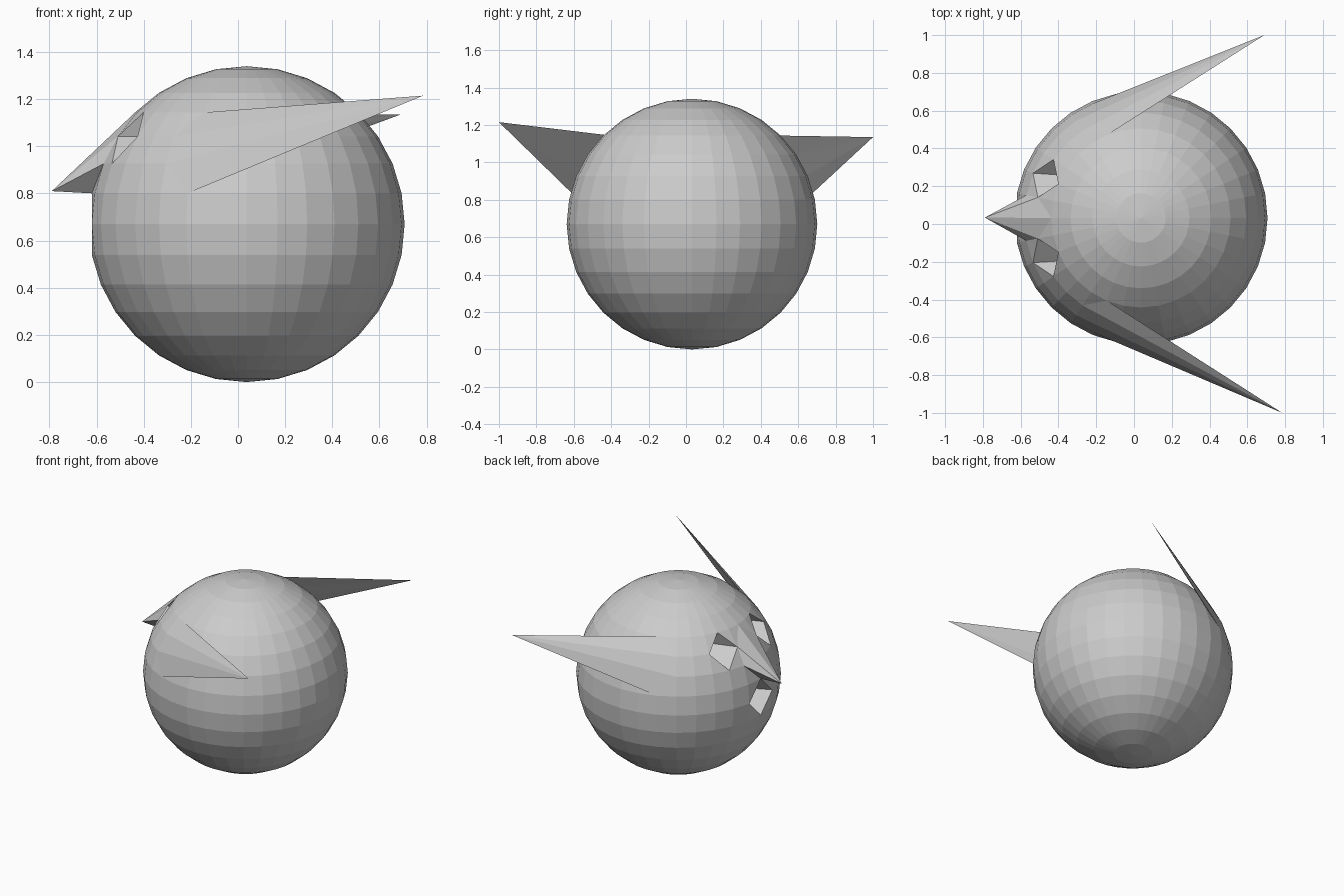
import bpy, bmesh
from math import sin, cos, radians
from mathutils import Vector

if "Cube" in bpy.data.objects:
    bpy.data.objects.remove(bpy.data.objects["Cube"])

R = 0.67
CENTRE = Vector((0.037, 0.032, 0.67))
STEP = 11.25  # degrees between rings and between segments

bm = bmesh.new()
bmesh.ops.create_uvsphere(bm, u_segments=32, v_segments=16, radius=R)
bmesh.ops.translate(bm, verts=bm.verts, vec=CENTRE)


def find(ring, seg):
    """Sphere vertex: ring above the equator, seg counted from -x towards +y."""
    e, a = radians(ring * STEP), radians(seg * STEP)
    p = CENTRE + R * Vector((-cos(e) * cos(a), cos(e) * sin(a), sin(e)))
    return min(bm.verts, key=lambda v: (v.co - p).length)


def isolate(group):
    """Cut the quads round a group of vertices so that only they bend."""
    for v in group:
        for f in list(v.link_faces):
            if len(f.verts) != 4:
                continue
            loop = next(l for l in f.loops if l.vert == v)
            a, b = loop.link_loop_prev.vert, loop.link_loop_next.vert
            if a not in group and b not in group:
                bmesh.utils.face_split(f, a, b)


spikes = [
    (0, (-0.79, 0.034, 0.81)),    # beak
    (6, (0.69, 1.0, 1.135)),      # back wing
    (-6, (0.785, -1.0, 1.215)),   # front wing
]
dents = [(3, 2), (3, -2), (0, 0)]  # two eyes and mouth

spike_sets = [([find(2, s), find(3, s)], tip) for s, tip in spikes]
dent_sets = [find(r, s) for r, s in dents]

# Beak and wings pulled out to a point
for group, tip in spike_sets:
    isolate(group)
# Eyes and mouth pushed in
for v in dent_sets:
    isolate([v])
for group, tip in spike_sets:
    for v in group:
        v.co = tip
for v in dent_sets:
    v.co.x += 0.3

bmesh.ops.remove_doubles(bm, verts=bm.verts, dist=0.0005)
bmesh.ops.recalc_face_normals(bm, faces=bm.faces)

mesh = bpy.data.meshes.new("round_bird_body")
bm.to_mesh(mesh)
bm.free()
body = bpy.data.objects.new("round_bird_body", mesh)
bpy.context.collection.objects.link(body)
